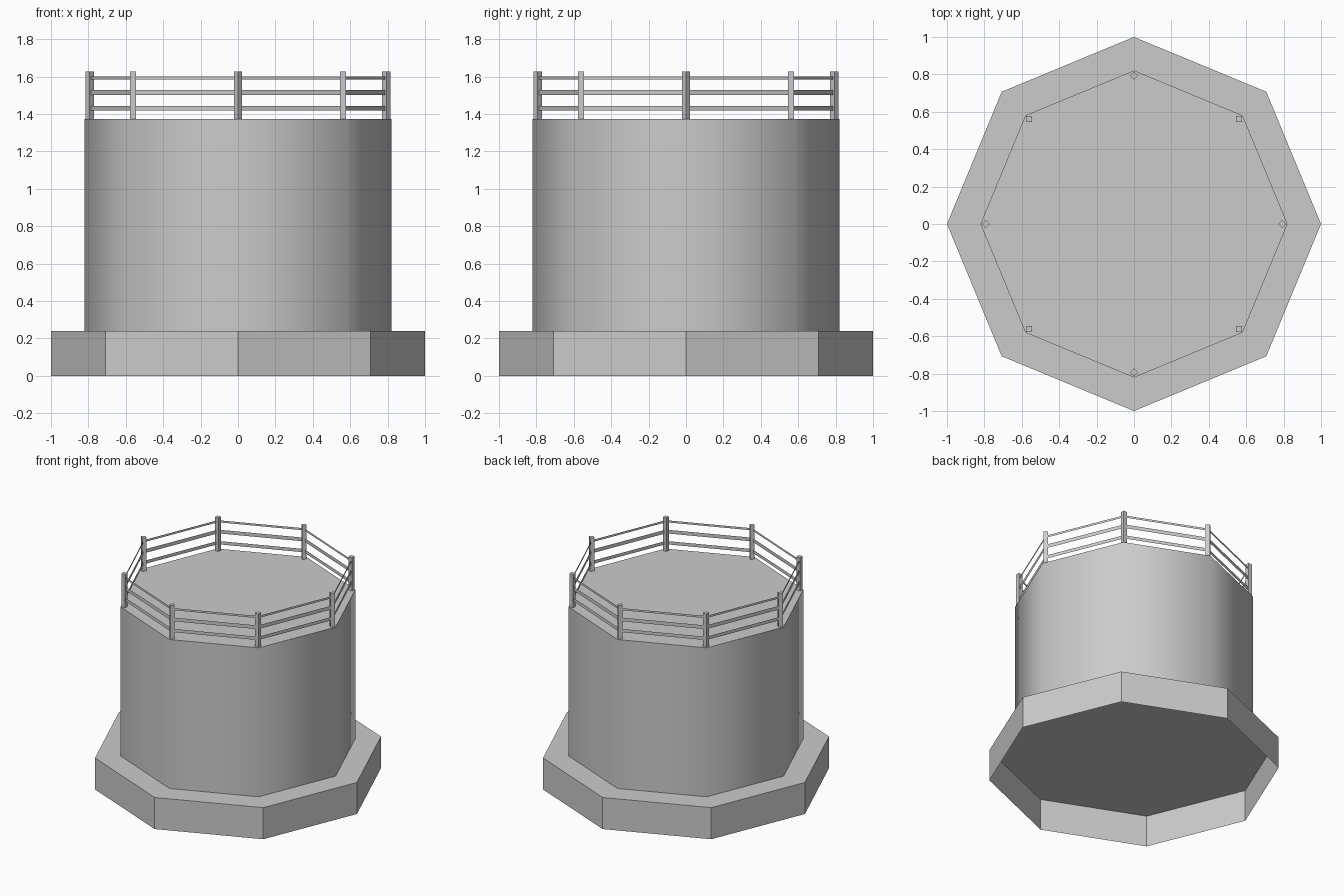
import bpy, bmesh, math
from mathutils import Vector

if "Cube" in bpy.data.objects:
    bpy.data.objects.remove(bpy.data.objects["Cube"])

SIDES = 8
BODY_TOP = 1.372
POST_R = 0.793


def octagon(name, radius, z0, z1):
    """Octagonal shell with a top face and an open underside."""
    bpy.ops.mesh.primitive_cylinder_add(vertices=SIDES, radius=radius, depth=z1 - z0,
                                        location=(0, 0, (z0 + z1) / 2))
    ob = bpy.context.object
    ob.name = name
    bm = bmesh.new()
    bm.from_mesh(ob.data)
    bm.normal_update()
    bottom = [f for f in bm.faces if f.normal.z < -0.9]
    bmesh.ops.delete(bm, geom=bottom, context='FACES_ONLY')
    bm.to_mesh(ob.data)
    bm.free()
    return ob


def ring_point(i, z):
    a = i * math.tau / SIDES
    return Vector((POST_R * math.cos(a), POST_R * math.sin(a), z))


# Faceted hollow plinth and smooth-shaded drum
octagon("base_plinth", 1.0, 0, 0.24)
octagon("tower_body", 0.821, 0.24, BODY_TOP)
bpy.ops.object.shade_smooth_by_angle(angle=math.radians(60))

# Square posts at each corner of the deck
for i in range(SIDES):
    bpy.ops.mesh.primitive_cube_add(size=1, location=ring_point(i, (BODY_TOP + 1.626) / 2),
                                    rotation=(0, 0, i * math.tau / SIDES + math.pi / 4))
    post = bpy.context.object
    post.name = f"railing_post_{i + 1}"
    post.scale = (0.031, 0.031, 1.626 - BODY_TOP)

# Three thin flat rails running round the posts
for name, z0, z1 in (("lower_rail", 1.418, 1.443),
                     ("middle_rail", 1.501, 1.529),
                     ("top_rail", 1.585, 1.601)):
    bm = bmesh.new()
    low = [bm.verts.new(ring_point(i, z0)) for i in range(SIDES)]
    high = [bm.verts.new(ring_point(i, z1)) for i in range(SIDES)]
    for i in range(SIDES):
        j = (i + 1) % SIDES
        bm.faces.new((low[i], low[j], high[j], high[i]))
    mesh = bpy.data.meshes.new(name)
    bm.to_mesh(mesh)
    bm.free()
    bpy.context.collection.objects.link(bpy.data.objects.new(name, mesh))
